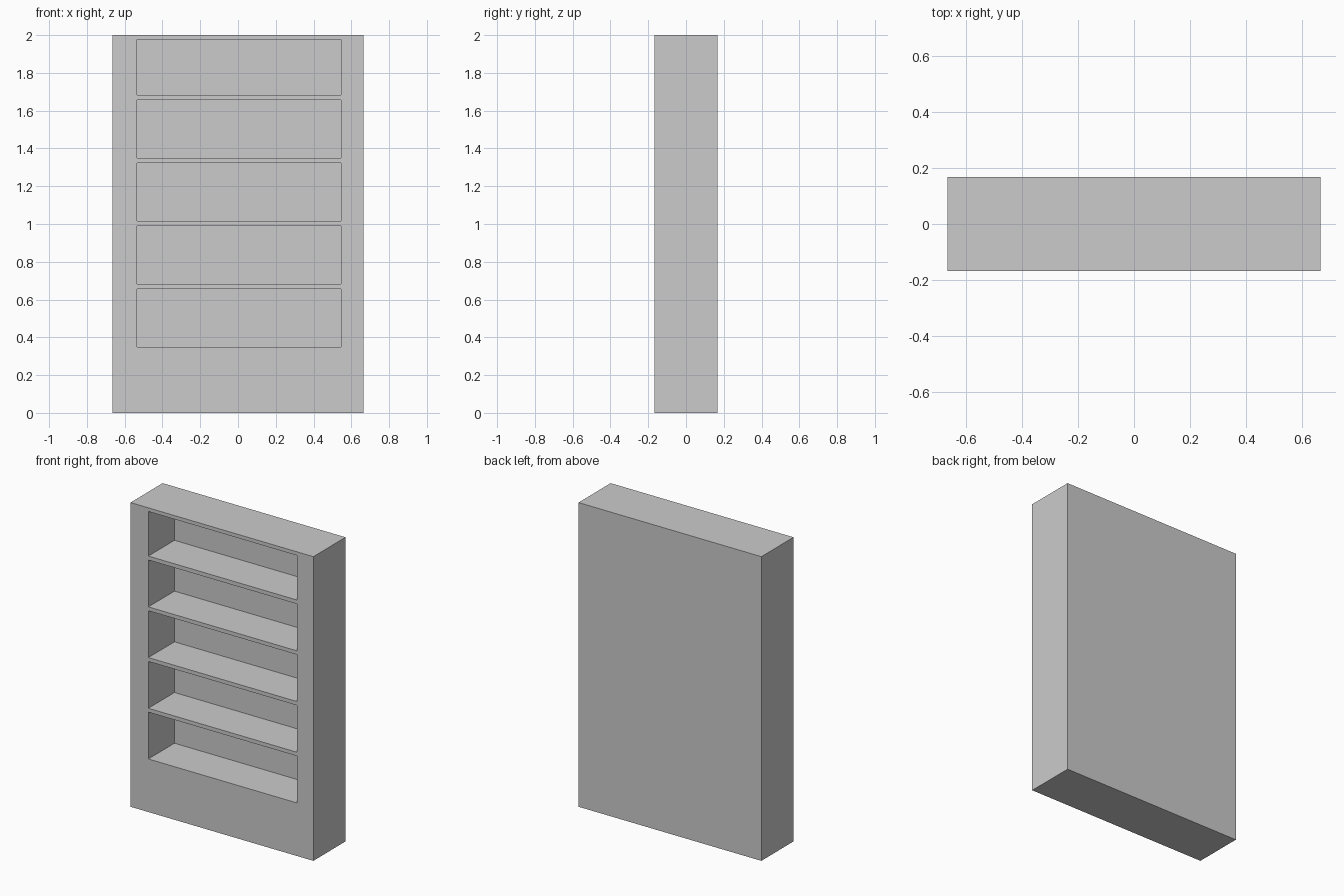
import bpy

if "Cube" in bpy.data.objects:
    bpy.data.objects.remove(bpy.data.objects["Cube"])

WIDTH, DEPTH, HEIGHT = 1.33, 0.334, 2.0
FRONT = -DEPTH / 2
NICHE_BACK = 0.104


def box(name, x, y, z):
    """Box from (min, max) ranges on each axis."""
    ranges = (x, y, z)
    bpy.ops.mesh.primitive_cube_add(size=1, location=[(a + b) / 2 for a, b in ranges])
    obj = bpy.context.object
    obj.name = name
    obj.scale = [b - a for a, b in ranges]
    bpy.ops.object.transform_apply(location=True, rotation=False, scale=True)
    return obj


# Solid bookcase body
body = box("bookcase_body", (-WIDTH / 2, WIDTH / 2), (FRONT, -FRONT), (0, HEIGHT))

# Shelf openings, bottom to top; the top one is slightly lower in height
openings = [(0.349 + 0.3333 * i, 0.657 + 0.3333 * i) for i in range(4)]
openings.append((1.683, 1.976))

for i, z_range in enumerate(openings):
    cutter = box(f"shelf_opening_cutter_{i + 1}", (-0.535, 0.545), (FRONT - 0.1, NICHE_BACK), z_range)
    cutter.hide_render = True
    cutter.display_type = 'WIRE'
    cut = body.modifiers.new(f"shelf_opening_{i + 1}", 'BOOLEAN')
    cut.operation = 'DIFFERENCE'
    cut.solver = 'EXACT'
    cut.object = cutter
